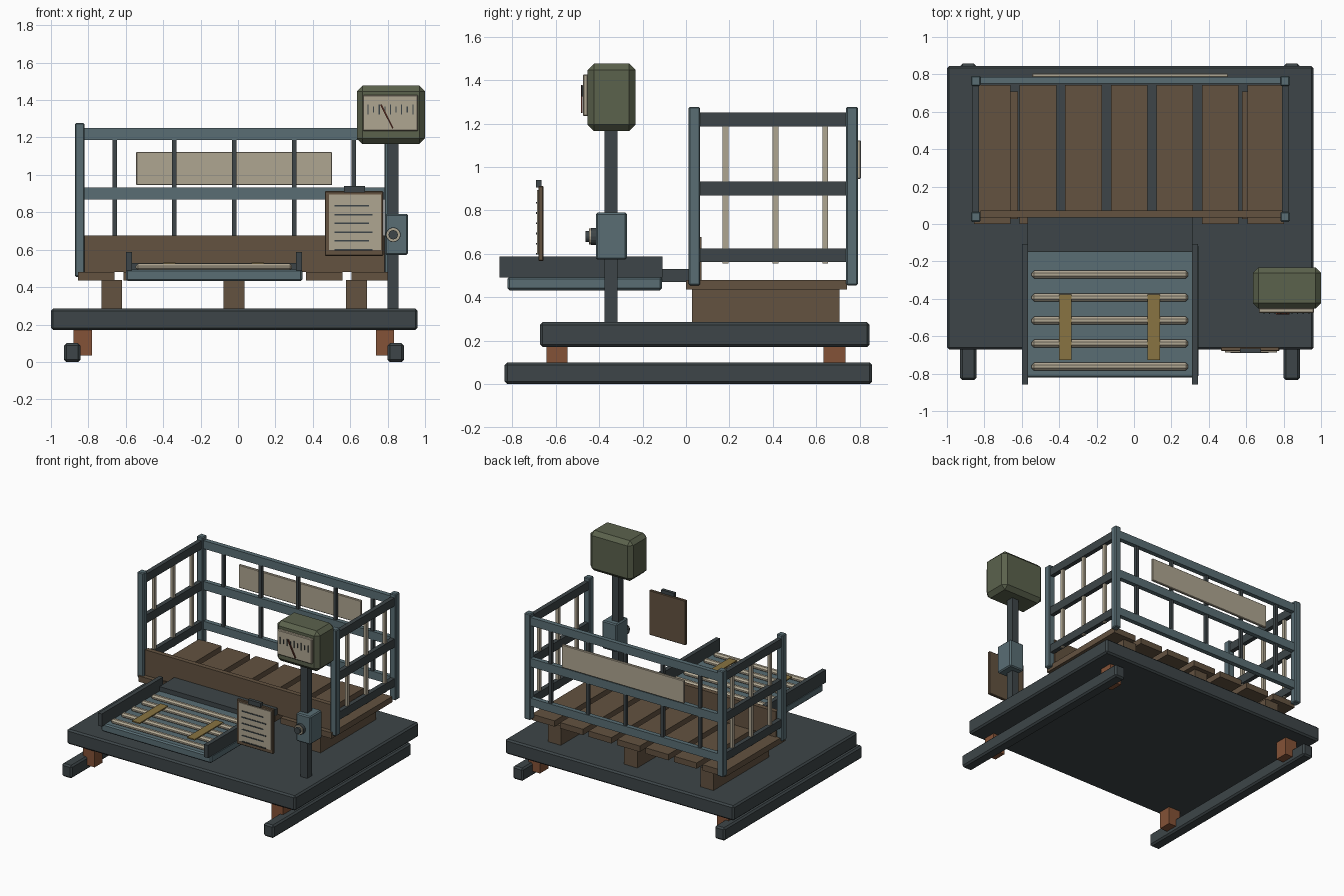
import bpy, math
from mathutils import Matrix

if "Cube" in bpy.data.objects:
    bpy.data.objects.remove(bpy.data.objects["Cube"])


def material(name, rgb):
    m = bpy.data.materials.new(name)
    m.diffuse_color = (*rgb, 1)
    m.use_nodes = True
    m.node_tree.nodes["Principled BSDF"].inputs["Base Color"].default_value = m.diffuse_color
    return m


DARK = material("dark steel", (.047, .060, .065))
BLUE = material("blue grey paint", (.100, .155, .175))
WOOD = material("brown wood", (.125, .085, .051))
BEIGE = material("beige", (.43, .38, .285))
GREEN = material("olive green", (.104, .122, .073))
RUST = material("rust orange", (.23, .085, .038))
YELLOW = material("ochre", (.25, .175, .054))
RED = material("needle red", (.12, .03, .018))


def finish(o, name, mat, bevel=0, segments=1):
    o.name = name
    o.data.materials.append(mat)
    if bevel:
        b = o.modifiers.new("bevel", 'BEVEL')
        b.width, b.segments, b.limit_method = bevel, segments, 'ANGLE'
    return o


def box(name, x, y, z, mat, bevel=0, segments=1):
    """Box from (min, max) pairs."""
    bpy.ops.mesh.primitive_cube_add(size=1, location=[sum(p) / 2 for p in (x, y, z)])
    o = bpy.context.object
    o.data.transform(Matrix.Diagonal((x[1] - x[0], y[1] - y[0], z[1] - z[0], 1)))
    return finish(o, name, mat, bevel, segments)


def disc(name, x, z, y, r, mat):
    """Cylinder facing the front, between the two y values."""
    bpy.ops.mesh.primitive_cylinder_add(vertices=16, radius=r, depth=y[1] - y[0],
                                        location=(x, sum(y) / 2, z), rotation=(math.pi / 2, 0, 0))
    return finish(bpy.context.object, name, mat)


# weighing platform, skids and feet
box("platform", (-1, .96), (-.672, .845), (.17, .285), DARK, .012)
for x in ((-.93, -.843), (.80, .887)):
    box("skid", x, (-.835, .857), (0, .1), DARK, .012)
for x in ((-.88, -.78), (.737, .835)):
    for y in ((-.642, -.545), (.633, .735)):
        box("load_foot", x, y, (.035, .175), RUST)

# pallet
for x in (-.675, -.022, .633):
    box("pallet_bearer", (x - .056, x + .056), (.027, .708), (.28, .437), WOOD)
for i in range(7):
    x = -.757 + i * .2437
    box("pallet_board", (x - .098, x + .098), (0, .742), (.435, .48), WOOD)
box("front_board", (-.82, .79), (.035, .072), (.48, .677), WOOD)

# cage posts
for x in ((-.872, -.82), (.782, .833)):
    for y in ((.012, .065), (.738, .792)):
        box("cage_post", x, y, (.455, 1.277), BLUE, .006)

# cage rails and bars
for z in ((.563, .625), (.868, .933), (1.187, 1.25)):
    box("back_rail", (-.82, .783), (.75, .785), z, BLUE)
    for x in (-.846, .808):
        box("side_rail", (x - .017, x + .017), (.065, .74), z, DARK)
for i in range(5):
    x = -.66 + i * .32
    box("back_bar", (x - .012, x + .012), (.755, .779), (.565, 1.19), DARK)
for x in (-.846, .808):
    for y in (.182, .412, .642):
        box("side_bar", (x - .011, x + .011), (y - .013, y + .013), (.555, 1.19), BEIGE)
box("back_panel", (-.545, .503), (.785, .805), (.945, 1.123), BEIGE, .004)

# loading ramp
box("hinge_plate", (-.57, .315), (-.15, .04), (.47, .53), DARK)
box("ramp_deck", (-.6, .345), (-.822, -.11), (.432, .495), BLUE, .01)
for x in ((-.6, -.567), (.31, .343)):
    box("ramp_guard", x, (-.858, -.108), (.49, .588), DARK)
for i in range(5):
    y = -.27 - i * .123
    box("ramp_tread", (-.547, .29), (y - .021, y + .021), (.49, .525), BEIGE, .012)
for x in (-.367, .106):
    box("ramp_stripe", (x - .033, x + .033), (-.727, -.377), (.522, .531), YELLOW)

# column and control box
box("column", (.8, .857), (-.375, -.315), (.28, 1.18), DARK)
box("control_box", (.787, .91), (-.415, -.272), (.573, .79), BLUE, .008)
disc("knob_base", .83, .68, (-.438, -.41), .04, DARK)
disc("knob_ring", .83, .68, (-.446, -.437), .036, BEIGE)
disc("knob", .83, .68, (-.463, -.44), .025, DARK)

# dial head
box("dial_head", (.635, 1), (-.453, -.232), (1.165, 1.477), GREEN, .03)
box("dial_face", (.667, .963), (-.475, -.45), (1.235, 1.427), BEIGE, .005)
for i in range(9):
    x, h = .695 + i * .03, (.026 if i % 2 == 0 else .016)
    box("dial_tick", (x - .003, x + .003), (-.482, -.474), (1.35 - h, 1.35 + h), DARK)
needle = box("dial_needle", (-.004, .004), (-.004, .004), (-.071, .071), RED)
needle.location = (.796, -.48, 1.313)
needle.rotation_euler = (0, -math.atan2(.064, .127), 0)

# clipboard
box("clipboard", (.465, .777), (-.68, -.657), (.567, .913), WOOD, .004)
box("clipboard_paper", (.487, .765), (-.686, -.679), (.598, .895), BEIGE)
for i in range(6):
    z = .835 - i * .047
    box("paper_line", (.515, .70 if i % 2 == 0 else .72), (-.69, -.685), (z - .004, z + .004), DARK)
box("clipboard_clip", (.568, .678), (-.69, -.665), (.905, .94), DARK)
